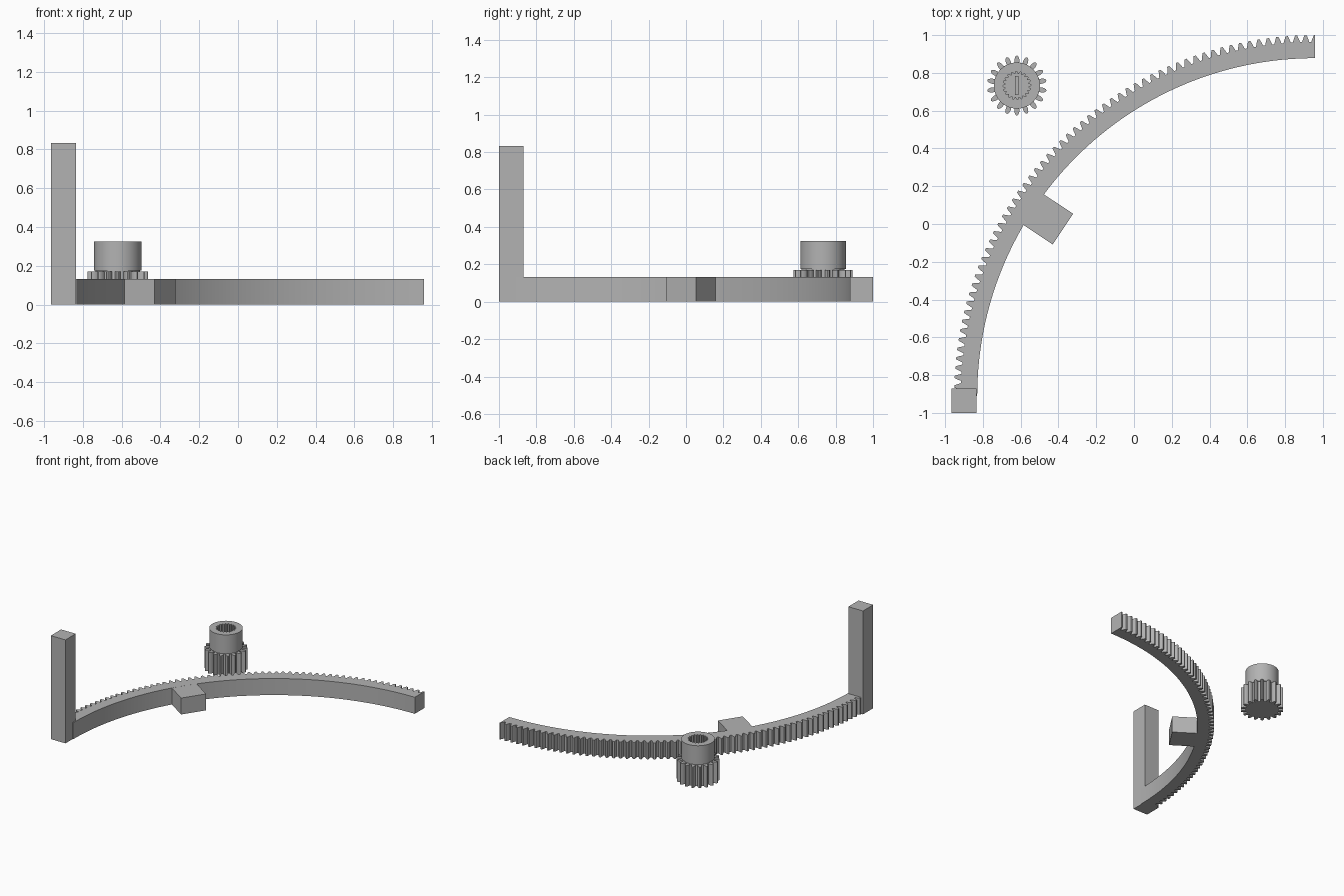
import bpy, bmesh, math
from mathutils import Matrix

if "Cube" in bpy.data.objects:
    bpy.data.objects.remove(bpy.data.objects["Cube"])

MOD = 0.01579                 # gear module shared by rack and pinion
CX, CY = 0.958, -0.91         # centre of the curved rack
PX, PY = -0.62, 0.733         # centre of the pinion

grey = bpy.data.materials.new("plain_grey")
grey.diffuse_color = (0.45, 0.45, 0.45, 1)
grey.use_nodes = True
grey.node_tree.nodes["Principled BSDF"].inputs["Base Color"].default_value = grey.diffuse_color


def finish(name, bm, smooth=True):
    bmesh.ops.recalc_face_normals(bm, faces=bm.faces)
    me = bpy.data.meshes.new(name)
    bm.to_mesh(me)
    bm.free()
    ob = bpy.data.objects.new(name, me)
    bpy.context.collection.objects.link(ob)
    me.materials.append(grey)
    if smooth:
        bpy.ops.object.select_all(action='DESELECT')
        ob.select_set(True)
        bpy.context.view_layer.objects.active = ob
        bpy.ops.object.shade_smooth_by_angle(angle=math.radians(25))
    return ob


def polar(cx, cy, r, a):
    return cx + r * math.cos(a), cy + r * math.sin(a)


def tooth(cx, cy, r_tip, a, widths):
    """Outline of one tooth: widths are (height fraction, half width in modules)."""
    r_root = r_tip - 2.25 * MOD
    steps = [(h, -w) for h, w in widths] + [(h, w) for h, w in reversed(widths)]
    pts = []
    for h, w in steps:
        r = r_root + h * 2.25 * MOD
        pts.append(polar(cx, cy, r, a + w * MOD / r))
    return pts


def prism(name, pts, z0, z1, smooth=False):
    bm = bmesh.new()
    face = bm.faces.new([bm.verts.new((x, y, z0)) for x, y in pts])
    top = bmesh.ops.extrude_face_region(bm, geom=[face])["geom"]
    bmesh.ops.translate(bm, vec=(0, 0, z1 - z0),
                        verts=[g for g in top if isinstance(g, bmesh.types.BMVert)])
    return finish(name, bm, smooth)


def box(name, size, loc, angle=0):
    bm = bmesh.new()
    bmesh.ops.create_cube(bm, size=1, matrix=Matrix.Translation(loc)
                          @ Matrix.Rotation(angle, 4, 'Z') @ Matrix.Diagonal((*size, 1)))
    return finish(name, bm, False)


# Curved rack: quarter ring with 60 tooth pitches on its outer side
RACK = [(0, 1.2), (0.3, 0.98), (0.55, 0.78), (0.8, 0.56), (1, 0.38)]
R_TIP, R_IN = 61 * 2 * MOD * 0.9914, 1.788
outline = []
for i in range(61):
    t = tooth(CX, CY, R_TIP, math.pi - i * math.pi / 120, RACK)[::-1]
    if i == 0:
        t = t[5:]             # half tooth at each end of the arc
    if i == 60:
        t = t[:5]
        t.append((CX, CY + R_TIP))
    outline += t
outline += [polar(CX, CY, R_IN, math.pi / 2 + i * math.pi / 128) for i in range(65)]
prism("curved_rack", outline, 0, 0.133, True)

# Upright post on the left end
box("upright_post", (0.13, 0.13, 0.832), (-0.9, -0.935, 0.416))

# Square lug on the inner side of the rack
LUG = math.radians(146.5)
lx, ly = polar(CX, CY, 1.71, LUG)
box("inner_lug", (0.22, 0.195, 0.1325), (lx, ly, 0.06625), LUG)

# Pinion teeth: 18 rounded teeth
PIN = [(0, 0.78), (0.25, 0.85), (0.5, 0.8), (0.75, 0.64), (0.92, 0.44), (1, 0.2)]
outline = []
for i in range(18):
    outline += tooth(PX, PY, 10 * MOD, i * math.pi / 9 + math.pi / 18, PIN)
prism("pinion_teeth", outline, 0, 0.17, True)

# Hub: collar with a splined blind bore, made from stacked rings
N = 80


def plain(r):
    return [r] * N


def splines(lo, hi):
    return [hi if i % 4 < 2 else lo for i in range(N)]


bm = bmesh.new()
rings = [(plain(0.115), 0.165), (plain(0.115), 0.176), (plain(0.122), 0.176),
         (plain(0.122), 0.325), (splines(0.062, 0.074), 0.325), (splines(0.062, 0.074), 0.19)]
prev = None
for radii, z in rings:
    cur = [bm.verts.new((*polar(PX, PY, r, 2 * math.pi * i / N), z)) for i, r in enumerate(radii)]
    if prev:
        for i in range(N):
            j = (i + 1) % N
            bm.faces.new((prev[i], prev[j], cur[j], cur[i]))
    prev = cur
bm.faces.new(prev)            # bore floor
finish("pinion_hub", bm)

# Narrow rib across the bore floor
box("bore_rib", (0.018, 0.1, 0.05), (PX, PY, 0.212))
